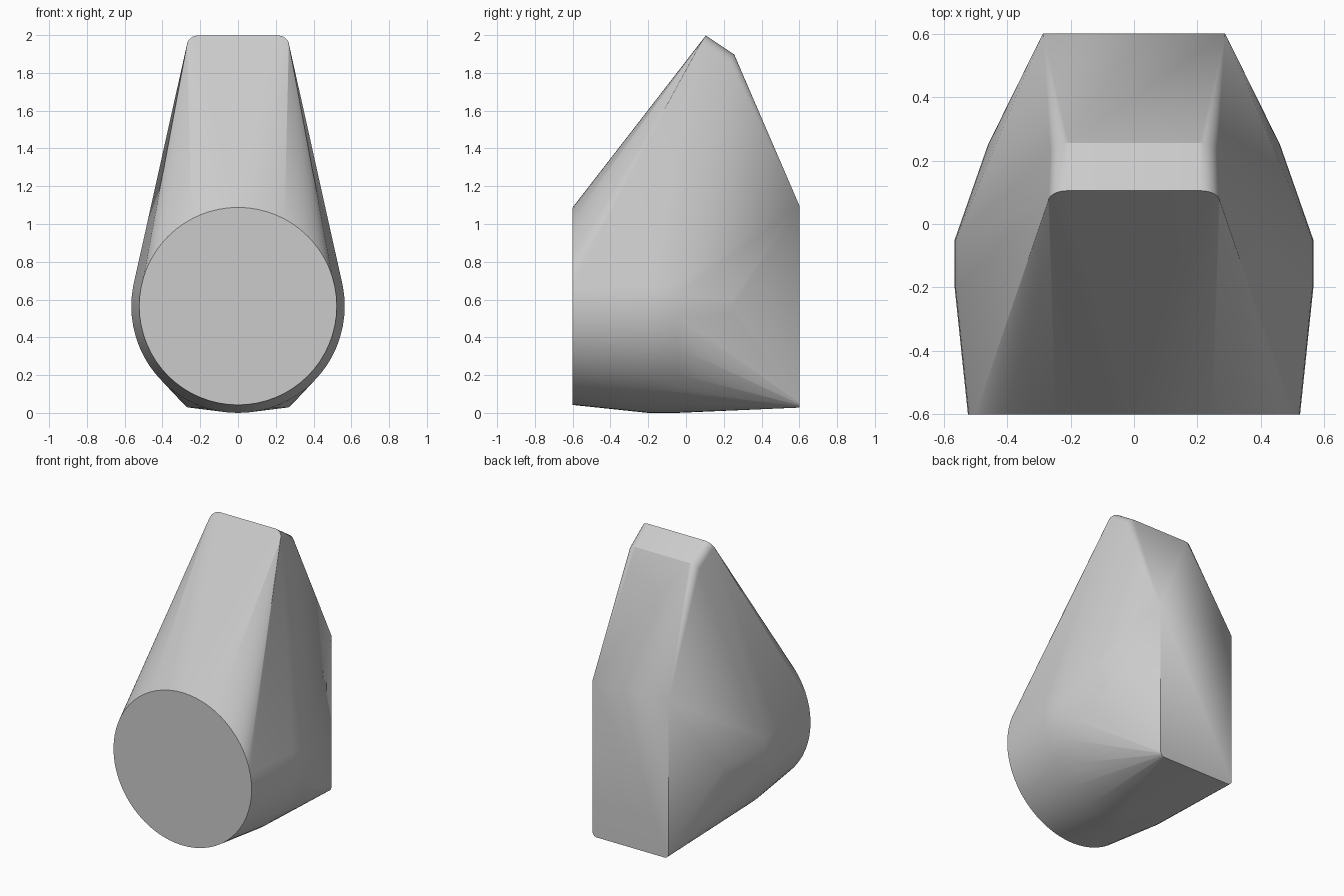
import bpy, bmesh, math

default = bpy.data.objects.get("Cube")
if default:
    bpy.data.objects.remove(default, do_unlink=True)

grey = bpy.data.materials.new("light_grey")
grey.use_nodes = True
grey.diffuse_color = (0.6, 0.6, 0.6, 1)
grey.node_tree.nodes["Principled BSDF"].inputs["Base Color"].default_value = (0.6, 0.6, 0.6, 1)


def ring(y, radius, z=0.567, segments=64):
    """Upright circle of points facing the front."""
    steps = [2 * math.pi * i / segments for i in range(segments)]
    return [(radius * math.cos(a), y, z + radius * math.sin(a)) for a in steps]


def corner(y, z, half_width, radius, down, segments=6):
    """Pair of rounded corners, curving from the flat edge along 'down'."""
    points = []
    for i in range(segments + 1):
        a = math.pi / 2 * i / segments
        x = half_width - radius * (1 - math.sin(a))
        drop = radius * (1 - math.cos(a))
        for side in (-1, 1):
            points.append((side * x, y + down[0] * drop, z + down[1] * drop))
    return points


# Round barrel: flat front disc, widest band, narrower rear ring
points = ring(-0.6, 0.523) + ring(-0.2, 0.565) + ring(-0.05, 0.565) + ring(0.25, 0.46)

# Sloping top plate with rounded sides
slope = (-0.55, -0.83)
points += corner(0.105, 2.0, 0.27, 0.06, slope)
points += corner(0.255, 1.9, 0.265, 0.06, slope)

# Flat rear plate, softened at the bottom corners
points += [(-0.287, 0.6, 1.1), (0.287, 0.6, 1.1)]
points += corner(0.6, 0.03, 0.287, 0.03, (0, 1))

# Skin stretched over all sections
bm = bmesh.new()
for p in points:
    bm.verts.new(p)
result = bmesh.ops.convex_hull(bm, input=bm.verts)
unused = {g for g in result["geom_interior"] + result["geom_unused"]
          if isinstance(g, bmesh.types.BMVert)}
bmesh.ops.delete(bm, geom=list(unused), context="VERTS")
bmesh.ops.dissolve_limit(bm, angle_limit=math.radians(0.3),
                         verts=bm.verts, edges=bm.edges)
bmesh.ops.recalc_face_normals(bm, faces=bm.faces)

# Rest on the floor
lowest = min(v.co.z for v in bm.verts)
bmesh.ops.translate(bm, verts=bm.verts, vec=(0, 0, -lowest))

mesh = bpy.data.meshes.new("housing")
bm.to_mesh(mesh)
bm.free()
mesh.materials.append(grey)
housing = bpy.data.objects.new("housing", mesh)
bpy.context.collection.objects.link(housing)

bpy.ops.object.select_all(action="DESELECT")
housing.select_set(True)
bpy.context.view_layer.objects.active = housing
bpy.ops.object.shade_smooth_by_angle(angle=math.radians(30))
